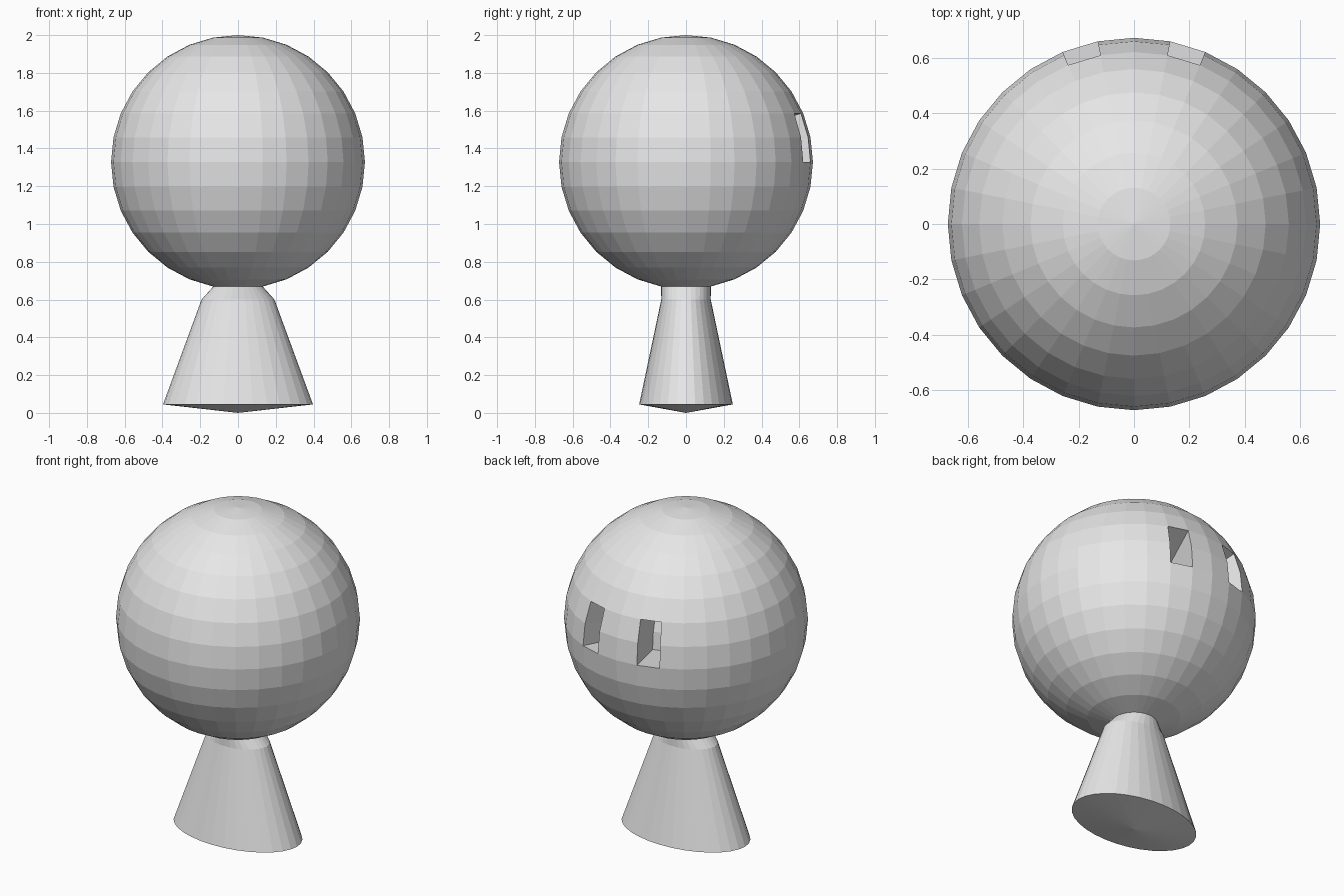
import bpy, bmesh, math
from mathutils import Vector

if "Cube" in bpy.data.objects:
    bpy.data.objects.remove(bpy.data.objects["Cube"])

R = 0.672           # head radius
CZ = 2.0 - R        # head centre height
STEP = math.radians(11.25)

bm = bmesh.new()

# Round head: faceted sphere
bmesh.ops.create_uvsphere(bm, u_segments=32, v_segments=16, radius=R)

# Two deep eye sockets on the back, each one face wide and two faces tall
for side in (1, -1):
    faces = []
    for f in bm.faces:
        c = f.calc_center_median()
        az = math.atan2(side * c.x, c.y)
        lat = math.asin(max(-1, min(1, c.z / R)))
        if STEP < az < 2 * STEP and 0 < lat < 2 * STEP:
            faces.append(f)
    res = bmesh.ops.extrude_face_region(bm, geom=faces)
    old = [f for f in faces if f.is_valid]
    if old:
        bmesh.ops.delete(bm, geom=old, context='FACES')
    az = 1.5 * STEP
    for v in [g for g in res['geom'] if isinstance(g, bmesh.types.BMVert)]:
        lat = (math.asin(v.co.z / v.co.length) + STEP) / 2
        inward = -Vector((side * math.sin(az) * math.cos(lat),
                          math.cos(az) * math.cos(lat), math.sin(lat)))
        v.co += inward * 0.28

bmesh.ops.translate(bm, verts=bm.verts[:], vec=(0, 0, CZ))

# Flared oval foot drawn out of the bottom ring of the head
pole = min(bm.verts, key=lambda v: v.co.z)
bmesh.ops.delete(bm, geom=[pole], context='VERTS')
edges = [e for e in bm.edges if e.is_boundary]
for rx, ry, z in ((0.193, 0.131, 0.60), (0.397, 0.248, 0.045)):
    res = bmesh.ops.extrude_edge_only(bm, edges=edges)
    edges = [g for g in res['geom'] if isinstance(g, bmesh.types.BMEdge)]
    ring = [g for g in res['geom'] if isinstance(g, bmesh.types.BMVert)]
    for v in ring:
        a = math.atan2(v.co.y / ry, v.co.x / rx) if z > 0.5 else math.atan2(v.co.y / 0.131, v.co.x / 0.193)
        if z > 0.5:
            a = math.atan2(v.co.y, v.co.x)
        v.co = (rx * math.cos(a), ry * math.sin(a), z)

# Shallow pointed underside
tip = bm.verts.new((0, 0, 0))
for e in edges:
    bm.faces.new((e.verts[0], e.verts[1], tip))

bmesh.ops.recalc_face_normals(bm, faces=bm.faces[:])
mesh = bpy.data.meshes.new("head_and_foot")
bm.to_mesh(mesh)
bm.free()

grey = bpy.data.materials.new("light_grey")
grey.diffuse_color = (0.8, 0.8, 0.8, 1)
grey.use_nodes = True
grey.node_tree.nodes["Principled BSDF"].inputs["Base Color"].default_value = grey.diffuse_color
mesh.materials.append(grey)
bpy.context.collection.objects.link(bpy.data.objects.new("head_and_foot", mesh))
